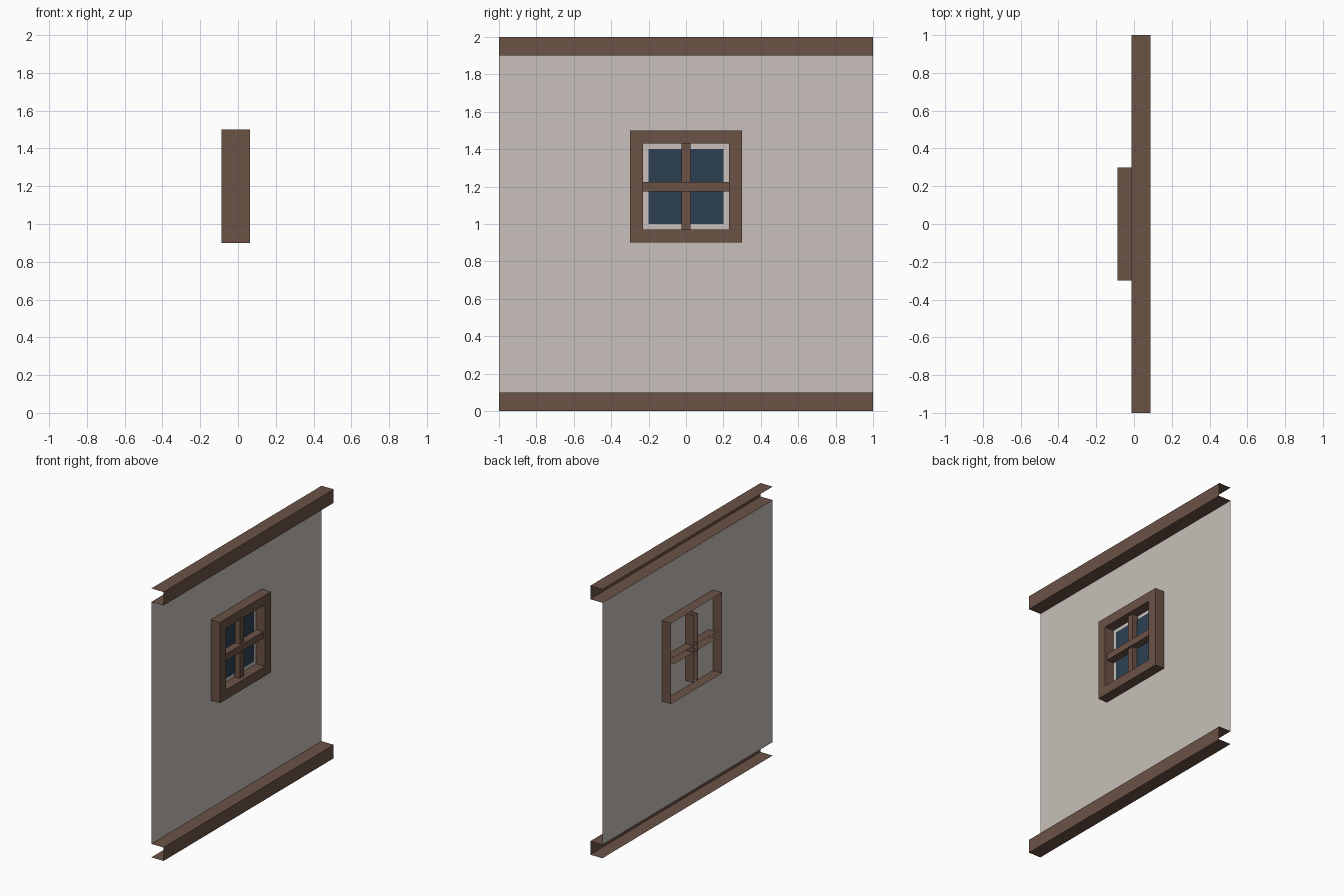
import bpy, bmesh
from mathutils import Vector

if "Cube" in bpy.data.objects:
    bpy.data.objects.remove(bpy.data.objects["Cube"])


def material(name, rgb):
    m = bpy.data.materials.new(name)
    m.diffuse_color = (*rgb, 1.0)
    m.use_nodes = True
    m.node_tree.nodes["Principled BSDF"].inputs["Base Color"].default_value = m.diffuse_color
    return m


WOOD = material("brown wood", (0.147, 0.084, 0.060))
PLASTER = material("pale plaster", (0.58, 0.53, 0.495))
GLASS = material("dark blue glass", (0.026, 0.051, 0.083))

WALL_X = -0.0125   # plane of the wall; the front side looks along +x
MID_Z = 1.2        # window centre height


def finish(bm, name, mat):
    me = bpy.data.meshes.new(name)
    bm.to_mesh(me)
    bm.free()
    me.materials.append(mat)
    ob = bpy.data.objects.new(name, me)
    bpy.context.collection.objects.link(ob)
    return ob


def open_box(lo, hi, open_dirs):
    """Box between two corners, leaving out the faces that look along open_dirs."""
    bm = bmesh.new()
    bmesh.ops.create_cube(bm, size=1)
    lo, hi = Vector(lo), Vector(hi)
    for v in bm.verts:
        v.co = Vector((lo[i] + (v.co[i] + 0.5) * (hi[i] - lo[i]) for i in range(3)))
    bm.normal_update()
    gone = [f for f in bm.faces if any(f.normal.dot(Vector(d)) > 0.9 for d in open_dirs)]
    bmesh.ops.delete(bm, geom=gone, context='FACES')
    return bm


def sheet(name, x, y, z0, z1, mat):
    """Single upright face looking along +x."""
    bm = bmesh.new()
    bm.faces.new([bm.verts.new((x, a, b)) for a, b in ((-y, z0), (y, z0), (y, z1), (-y, z1))])
    finish(bm, name, mat)


BACK = (-1, 0, 0)
Y_ENDS = ((0, 1, 0), (0, -1, 0))
Z_ENDS = ((0, 0, 1), (0, 0, -1))

# wall panel between the beams
sheet("wall_panel", WALL_X, 1, 0.1, 1.9, PLASTER)

# bottom and top beams, open channels with no ends or back
for name, z in (("bottom_beam", 0.0), ("top_beam", 1.9)):
    finish(open_box((WALL_X, -1, z), (WALL_X + 0.1, 1, z + 0.1), (BACK, *Y_ENDS)), name, WOOD)

# window frame: open-backed box with the front inset and recessed to the wall
bm = open_box((WALL_X - 0.075, -0.3, MID_Z - 0.3), (WALL_X + 0.075, 0.3, MID_Z + 0.3), (BACK,))
front = [f for f in bm.faces if f.normal.x > 0.9]
bmesh.ops.inset_region(bm, faces=front, thickness=0.1)
ext = bmesh.ops.extrude_discrete_faces(bm, faces=front)["faces"]
for v in ext[0].verts:
    v.co.x = WALL_X
bmesh.ops.delete(bm, geom=ext, context='FACES')
finish(bm, "window_frame", WOOD)

# glass pane just ahead of the wall
sheet("window_glass", WALL_X + 0.005, 0.2, MID_Z - 0.2, MID_Z + 0.2, GLASS)

# crossing glazing bars, passing through the wall, open at back and ends
finish(open_box((WALL_X - 0.065, -0.25, MID_Z - 0.025), (WALL_X + 0.06, 0.25, MID_Z + 0.025),
                (BACK, *Y_ENDS)), "horizontal_glazing_bar", WOOD)
finish(open_box((WALL_X - 0.07, -0.025, MID_Z - 0.25), (WALL_X + 0.045, 0.025, MID_Z + 0.25),
                (BACK, *Z_ENDS)), "vertical_glazing_bar", WOOD)
